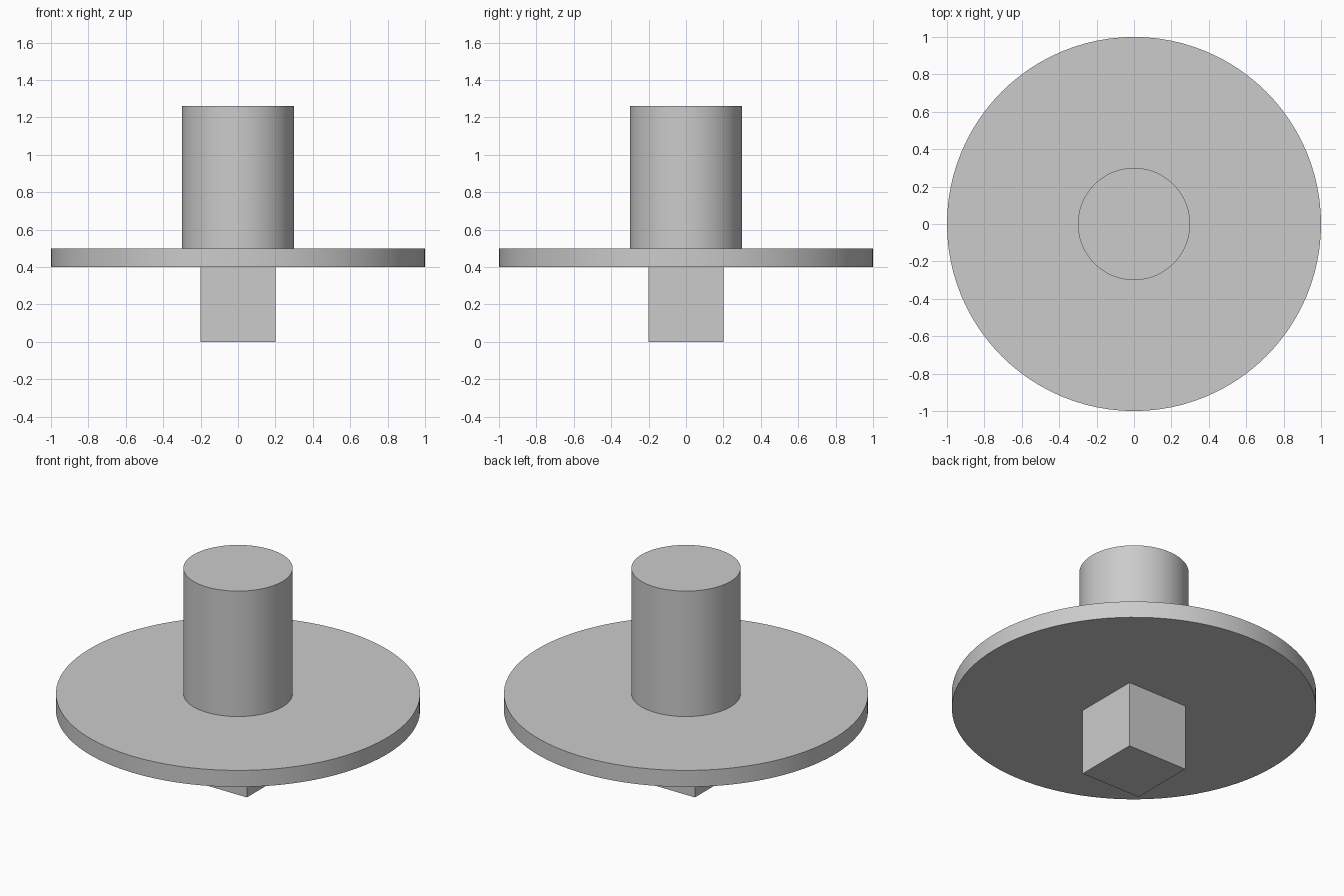
import bpy
import math

default = bpy.data.objects.get("Cube")
if default:
    bpy.data.objects.remove(default, do_unlink=True)

# Single grey material
grey = bpy.data.materials.new("light_grey")
grey.use_nodes = True
colour = (0.6, 0.6, 0.6, 1.0)
grey.diffuse_color = colour
grey.node_tree.nodes["Principled BSDF"].inputs["Base Color"].default_value = colour


def finish(name):
    obj = bpy.context.object
    obj.name = name
    obj.data.materials.append(grey)
    return obj


def cylinder(name, radius, bottom, top):
    bpy.ops.mesh.primitive_cylinder_add(
        vertices=96, radius=radius, depth=top - bottom,
        location=(0, 0, (bottom + top) / 2))
    bpy.ops.object.shade_smooth_by_angle(angle=math.radians(30))
    return finish(name)


# Square peg underneath
bpy.ops.mesh.primitive_cube_add(size=0.4, location=(0, 0, 0.2))
finish("square_peg")

# Wide flange disc and the round post on top of it
cylinder("flange_disc", 1.0, 0.4, 0.5)
cylinder("round_post", 0.3, 0.5, 1.26)
